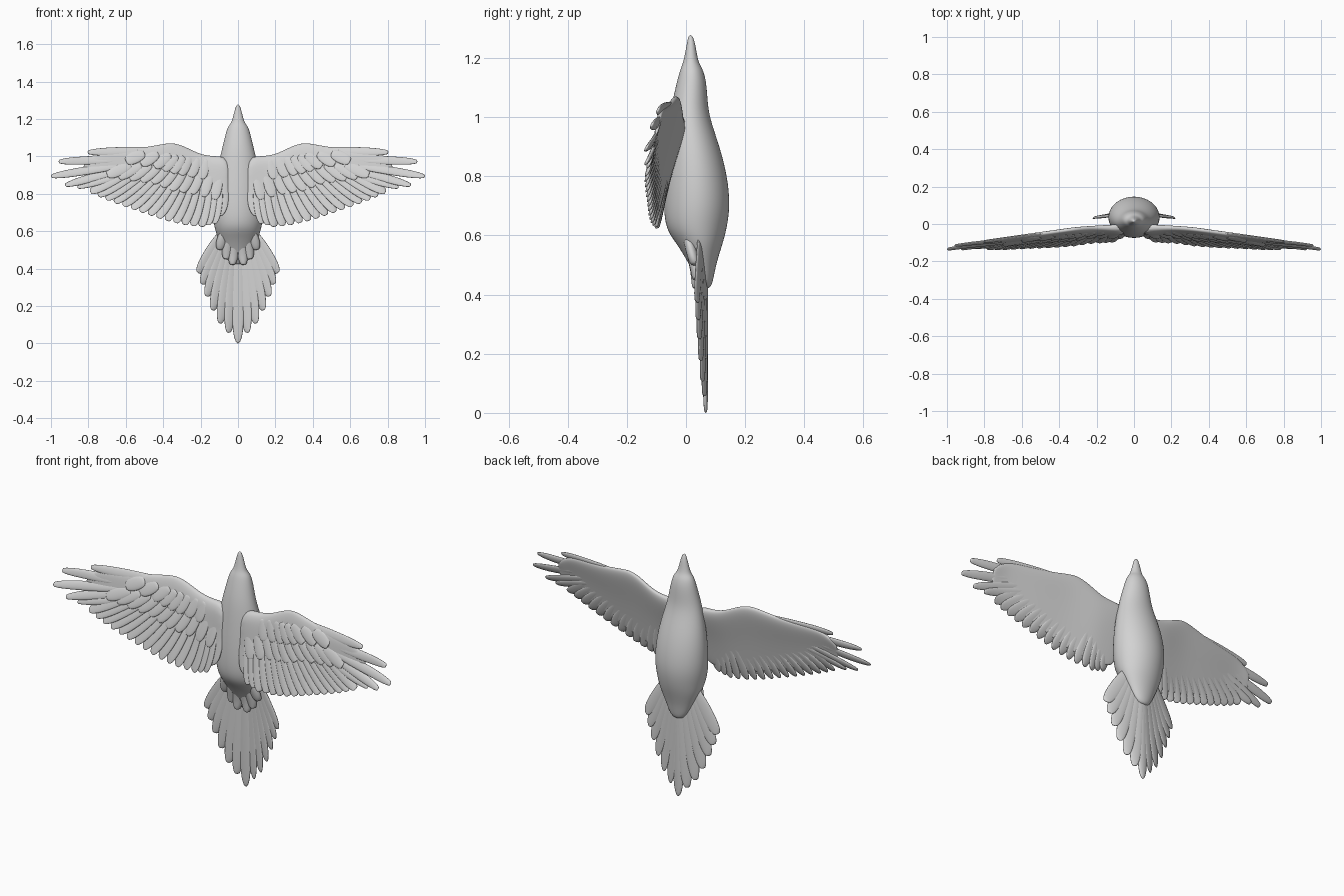
import bpy, bmesh, math
from mathutils import Vector

cube = bpy.data.objects.get("Cube")
if cube:
    bpy.data.objects.remove(cube)

GREY = (0.65, 0.65, 0.65, 1)
mat = bpy.data.materials.new("plain grey")
mat.use_nodes = True
mat.diffuse_color = GREY
mat.node_tree.nodes["Principled BSDF"].inputs["Base Color"].default_value = GREY


def interp(points, x):
    """Piecewise linear lookup in a list of (x, value)."""
    if x <= points[0][0]:
        return points[0][1]
    for (a, va), (b, vb) in zip(points, points[1:]):
        if x <= b:
            return va + (vb - va) * (x - a) / (b - a)
    return points[-1][1]


def along(points, t):
    """Point at fraction t of an evenly indexed polyline."""
    f = t * (len(points) - 1)
    i = min(int(f), len(points) - 2)
    return Vector(points[i]).lerp(Vector(points[i + 1]), f - i)


def loft(bm, rings):
    """Skin a row of closed rings and cap both ends."""
    rows = [[bm.verts.new(p) for p in ring] for ring in rings]
    n = len(rows[0])
    for a, b in zip(rows, rows[1:]):
        for i in range(n):
            bm.faces.new((a[i], a[(i + 1) % n], b[(i + 1) % n], b[i]))
    bm.faces.new(rows[0])
    bm.faces.new(rows[-1])


def finish(name, bm, levels=1, mirror=True):
    bmesh.ops.recalc_face_normals(bm, faces=bm.faces)
    mesh = bpy.data.meshes.new(name)
    bm.to_mesh(mesh)
    bm.free()
    mesh.materials.append(mat)
    mesh.shade_smooth()
    obj = bpy.data.objects.new(name, mesh)
    bpy.context.collection.objects.link(obj)
    if mirror:
        obj.modifiers.new("Mirror", "MIRROR").use_mirror_merge = False
    sub = obj.modifiers.new("Subdivision", "SUBSURF")
    sub.levels = sub.render_levels = levels


def feather(bm, root, tip, half, thick, surf, off=0.0, tilt=0.0, point=0.25):
    """Flat rounded blade lying on the surface y = surf(x, z)."""
    root, tip = Vector(root), Vector(tip)
    d = (tip - root).normalized()
    side = Vector((-d.y, d.x))
    shape = [(0, .4), (.1, .75), (.4, 1), (.7, 1), (.87, .85), (.96, .6), (1, point)]
    rings = []
    for t, w in shape:
        c = root.lerp(tip, t)
        ring = []
        for k in range(10):
            a = math.tau * k / 10
            p = c + side * (half * w * math.cos(a))
            y = surf(p.x, p.y) + off + tilt * math.cos(a)
            ring.append((p.x, y + thick * (0.4 + 0.6 * w) * math.sin(a), p.y))
        rings.append(ring)
    loft(bm, rings)


# Body, head and beak: height, half width, front y, back y
BODY = [(1.278, .007, .009, .021), (1.25, .017, .003, .031), (1.205, .028, -.005, .038),
        (1.178, .037, -.012, .046), (1.16, .054, -.02, .058), (1.12, .067, -.031, .069),
        (1.06, .081, -.045, .073), (1.0, .096, -.055, .079), (.9, .122, -.065, .115),
        (.8, .137, -.073, .141), (.7, .14, -.077, .151), (.62, .127, -.07, .138),
        (.57, .112, -.03, .124), (.5, .077, .012, .101), (.44, .047, .042, .091),
        (.42, .02, .055, .08)]
bm = bmesh.new()
loft(bm, [[(w * math.cos(a), (f + b) / 2 + (b - f) / 2 * math.sin(a), z)
           for a in (math.tau * k / 24 for k in range(24))] for z, w, f, b in BODY])
finish("body", bm, 2, mirror=False)

# Wing surface
TOP = [(.04, 1.0), (.12, 1.0), (.2, 1.008), (.28, 1.052), (.35, 1.076),
       (.42, 1.062), (.55, 1.04), (.68, 1.032), (.76, 1.02), (.83, .97)]
LOW = [(.04, .68), (.2, .66), (.35, .69), (.55, .76), (.68, .81), (.83, .88)]


def wing_y(x, z):
    drop = max(0, min(interp(TOP, x), 1.06) - z)
    return -.02 - .13 * max(0, x - .25) - .19 * drop


# Arm: thick leading edge thinning towards the flight feathers
CHORD = [(0, .006), (.03, .014), (.12, .019), (.3, .015), (.5, .009), (.75, .005), (1, .003)]
bm = bmesh.new()
rings = []
for x, top in TOP:
    low = interp(LOW, x)
    scale = interp([(.04, 1.6), (.2, 1.0), (.6, .8), (.83, .45)], x)
    front, back = [], []
    for s, h in CHORD:
        z = top + (low - top) * s
        front.append((x, wing_y(x, z) - h * scale, z))
        back.append((x, wing_y(x, z) + h * scale, z))
    rings.append(front + back[::-1])
loft(bm, rings)
finish("wing_arm", bm, 2)

# Secondary flight feathers along the trailing edge
TRAIL = [(.13, .64), (.2, .622), (.3, .635), (.4, .66), (.5, .695), (.6, .73), (.7, .768), (.79, .808)]
bm = bmesh.new()
COUNT = 16
for i in range(COUNT):
    t = i / (COUNT - 1)
    root = (.1 + .42 * t, .84 + .12 * t)
    feather(bm, root, along(TRAIL, t), .033, .008, wing_y, -.004, .006, .35)
finish("secondary_feathers", bm)

# Long finger feathers at the wing tip
bm = bmesh.new()
FINGERS = [((.5, .94), (.86, .835)), ((.54, .955), (.925, .845)), ((.56, .965), (1.0, .893)),
           ((.54, .99), (.96, .972)), ((.4, 1.035), (.805, 1.022))]
for root, tip in FINGERS:
    feather(bm, root, tip, .024, .009, wing_y, -.003, .004, .4)
finish("primary_feathers", bm)

# Overlapping covert rows on the front of the wing
ROWS = [(11, [(.13, .77), (.25, .8), (.36, .82), (.46, .86), (.58, .88), (.7, .9)], .14, .034, -.009),
        (8, [(.2, .88), (.3, .9), (.38, .92), (.46, .95), (.6, .975)], .11, .036, -.013)]
bm = bmesh.new()
for count, line, length, half, off in ROWS:
    for i in range(count):
        t = i / (count - 1)
        tip = along(line, t)
        lean = math.radians(12 + 55 * t)
        root = tip - Vector((math.sin(lean), -math.cos(lean))) * length
        feather(bm, root, tip, half, .009, wing_y, off, .004, .45)
finish("wing_coverts", bm)


# Tail fan
def tail_y(x, z):
    return .067 - .1 * abs(x)


bm = bmesh.new()
TAIL = [(.05, .055), (.095, .105), (.135, .175), (.167, .25), (.192, .315), (.212, .375)]
for i, tip in enumerate(TAIL):
    feather(bm, (.012 + .013 * i, .6), tip, .036, .008, tail_y, -.002 * i, -.005)
finish("tail_feathers", bm)

bm = bmesh.new()
feather(bm, (0, .6), (0, -.001), .036, .01, tail_y, 0, 0, .15)
finish("tail_centre_feather", bm, mirror=False)

# Undertail coverts below the belly
bm = bmesh.new()
for root, tip in [((.015, .6), (.03, .42)), ((.04, .6), (.065, .45)), ((.07, .61), (.1, .5))]:
    feather(bm, root, tip, .03, .02, lambda x, z: .035 - .25 * max(0, z - .48), 0, 0, .45)
finish("undertail_coverts", bm)
